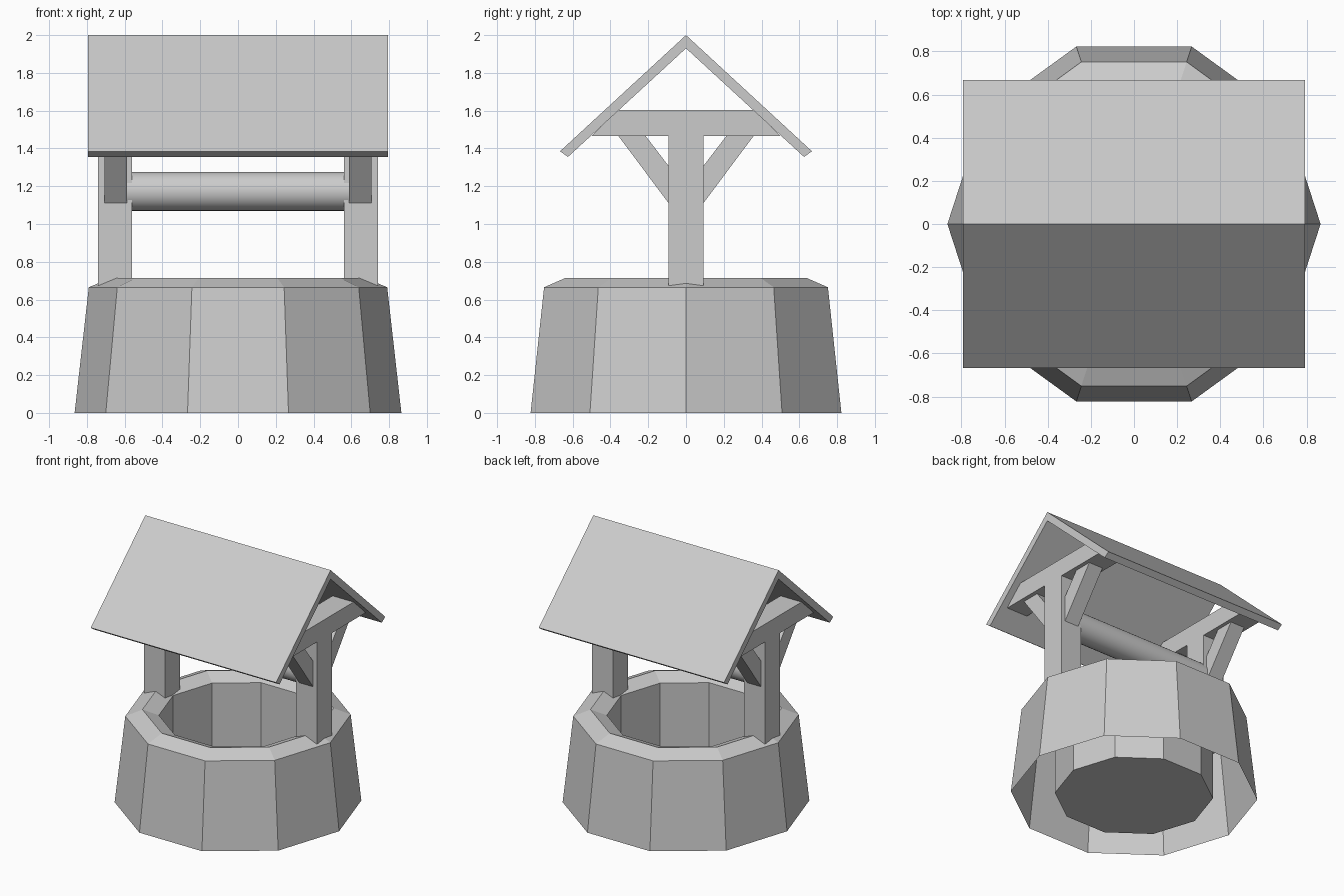
import bpy, bmesh, math

if "Cube" in bpy.data.objects:
    bpy.data.objects.remove(bpy.data.objects["Cube"])


def make_object(name, bm):
    bmesh.ops.recalc_face_normals(bm, faces=bm.faces)
    mesh = bpy.data.meshes.new(name)
    bm.to_mesh(mesh)
    bm.free()
    obj = bpy.data.objects.new(name, mesh)
    bpy.context.collection.objects.link(obj)
    return obj


def extrude_profile(name, points, x0, x1):
    """Extrude a closed (y, z) outline from x0 to x1."""
    bm = bmesh.new()
    face = bm.faces.new([bm.verts.new((x0, y, z)) for y, z in points])
    result = bmesh.ops.extrude_face_region(bm, geom=[face])
    moved = [v for v in result["geom"] if isinstance(v, bmesh.types.BMVert)]
    bmesh.ops.translate(bm, verts=moved, vec=(x1 - x0, 0, 0))
    return make_object(name, bm)


def lathe(name, profile, sides):
    """Revolve (radius, z) points and close the last ring as the floor."""
    bm = bmesh.new()
    rings = []
    for r, z in profile:
        rings.append([bm.verts.new((r * math.cos(2 * math.pi * i / sides),
                                    r * math.sin(2 * math.pi * i / sides), z))
                      for i in range(sides)])
    for a, b in zip(rings, rings[1:]):
        for i in range(sides):
            j = (i + 1) % sides
            bm.faces.new((a[i], a[j], b[j], b[i]))
    bm.faces.new(rings[-1])
    return make_object(name, bm)


# Ten-sided tapered wall with a peaked rim, straight shaft and floor
lathe("well_wall", [(0.865, 0), (0.79, 0.665), (0.67, 0.715),
                    (0.555, 0.67), (0.555, 0)], 10)

# Gabled roof slab
extrude_profile("roof", [(0, 2.0), (0.667, 1.385), (0.625, 1.355), (0, 1.93),
                         (-0.625, 1.355), (-0.667, 1.385)], -0.793, 0.793)

# T-shaped posts with cross beams, and diagonal braces
post = [(0.092, 0.62), (0.092, 1.465), (0.50, 1.465), (0.362, 1.603)]
post += [(-y, z) for y, z in reversed(post)]
brace = [(0.092, 1.11), (0.357, 1.465), (0.213, 1.465), (0.092, 1.307)]
for side, s in (("left", -1), ("right", 1)):
    extrude_profile(side + "_post", post, s * 0.56, s * 0.74)
    for end, e in (("front", -1), ("back", 1)):
        extrude_profile(f"{side}_{end}_brace", [(e * y, z) for y, z in brace],
                        s * 0.588, s * 0.708)

# Round winding drum between the posts
bpy.ops.mesh.primitive_cylinder_add(vertices=32, radius=0.103, depth=1.2,
                                    location=(0, 0, 1.173),
                                    rotation=(0, math.pi / 2, 0))
bpy.context.object.name = "winding_drum"
bpy.ops.object.shade_smooth_by_angle()
